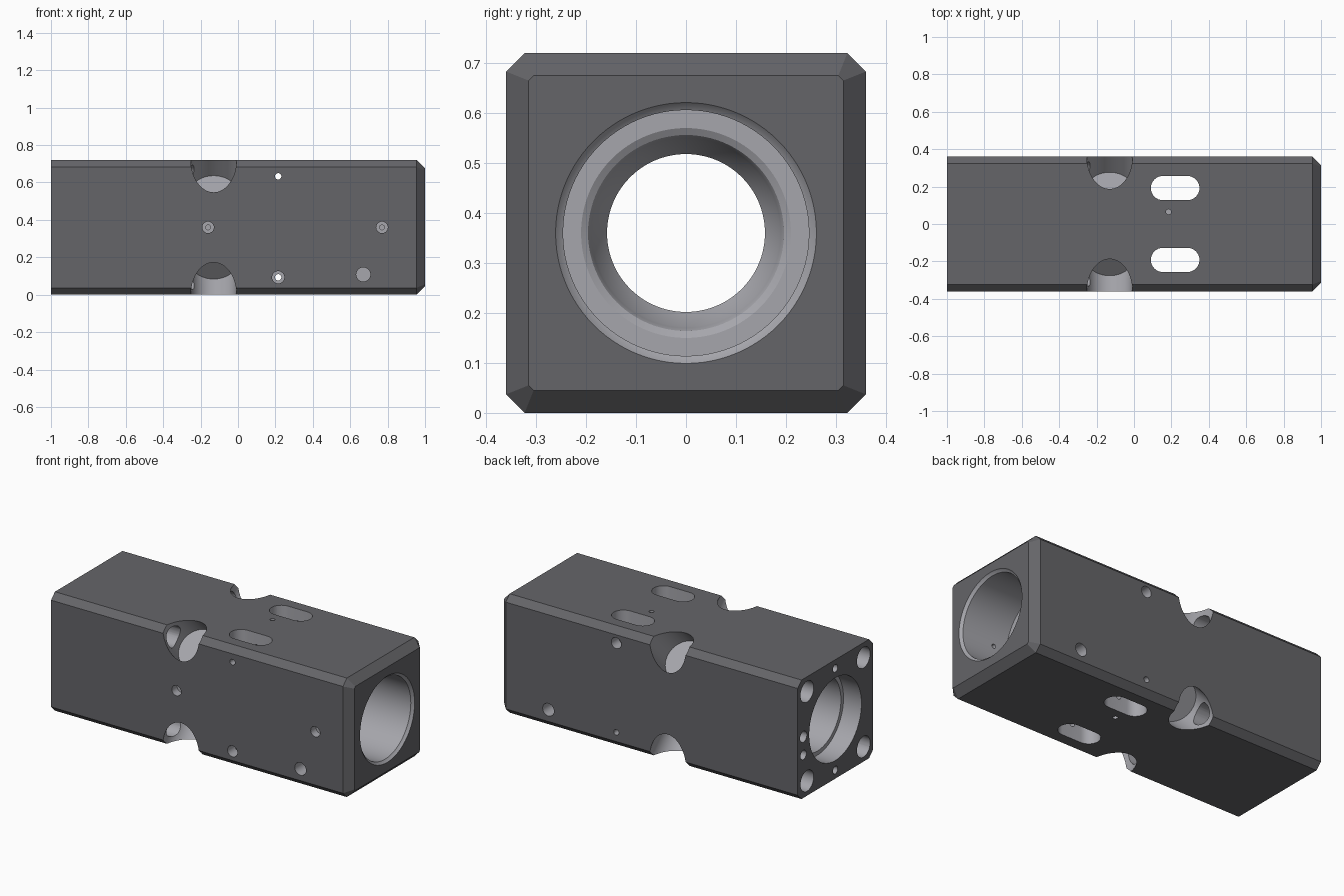
import bpy, bmesh, math
from mathutils import Vector

if "Cube" in bpy.data.objects:
    bpy.data.objects.remove(bpy.data.objects["Cube"])

MID = 0.36  # height of the bore axis


def material(name, value):
    m = bpy.data.materials.new(name)
    m.diffuse_color = (value, value, value * 1.08, 1)
    m.use_nodes = True
    m.node_tree.nodes["Principled BSDF"].inputs["Base Color"].default_value = m.diffuse_color
    return m


dark = material("dark_steel", 0.13)
light = material("machined_steel", 0.38)


def loft(name, rings, mat):
    """Closed solid through a list of equally long point rings."""
    bm = bmesh.new()
    loops = [[bm.verts.new(p) for p in ring] for ring in rings]
    n = len(loops[0])
    for a, b in zip(loops, loops[1:]):
        for i in range(n):
            j = (i + 1) % n
            bm.faces.new((a[i], a[j], b[j], b[i]))
    bm.faces.new(loops[0])
    bm.faces.new(loops[-1])
    bmesh.ops.recalc_face_normals(bm, faces=bm.faces)
    me = bpy.data.meshes.new(name)
    bm.to_mesh(me)
    bm.free()
    me.materials.append(mat)
    ob = bpy.data.objects.new(name, me)
    bpy.context.collection.objects.link(ob)
    return ob


def octagon(x, h, c):
    k = h - c
    pts = [(h, -k), (h, k), (k, h), (-k, h), (-h, k), (-h, -k), (-k, -h), (k, -h)]
    return [(x, y, MID + z) for y, z in pts]


cutters = []


def drill(p0, p1, r, n=32):
    p0, p1 = Vector(p0), Vector(p1)
    q = (p1 - p0).to_track_quat('Z', 'Y')
    ring = [q @ Vector((r * math.cos(t), r * math.sin(t), 0))
            for t in (2 * math.pi * i / n for i in range(n))]
    cutters.append(loft("hole_cutter", [[p + v for v in ring] for p in (p0, p1)], light))


# Block with chamfered long edges and a chamfered right end
block = loft("block", [octagon(-1, 0.36, 0.037), octagon(0.955, 0.36, 0.037),
                       octagon(1, 0.315, 0.01)], dark)

# Stepped main bore, turned about the x axis
profile = [(-1.1, 0.25), (-0.88, 0.25), (-0.88, 0.225), (-0.09, 0.225),
           (-0.09, 0.19), (-0.05, 0.158), (0.60, 0.158), (0.645, 0.187),
           (0.66, 0.19), (0.672, 0.196), (0.68, 0.21), (0.68, 0.246),
           (0.985, 0.246), (0.99, 0.253), (1.0, 0.261), (1.1, 0.261)]
N = 96
angles = [2 * math.pi * i / N for i in range(N)]
cutters.append(loft("bore_cutter", [[(x, r * math.cos(t), MID + r * math.sin(t)) for t in angles]
                                    for x, r in profile], light))

# Diagonal corner pockets and the bolt holes leading into them
for sy in (-1, 1):
    for sz in (-1, 1):
        drill((-0.13, sy * 0.19, MID + sz * 0.19), (-0.13, sy * 0.55, MID + sz * 0.55), 0.122, 64)
        drill((-1.1, sy * 0.27, MID + sz * 0.27), (-0.13, sy * 0.27, MID + sz * 0.27), 0.063)

# Two upright through slots
for sy in (-1, 1):
    outline = []
    for i in range(34):
        t = -math.pi / 2 + math.pi * (i if i < 17 else i - 1) / 16
        cx = 0.285 if i < 17 else 0.155
        outline.append((cx + 0.065 * math.cos(t), sy * 0.192 + 0.065 * math.sin(t)))
    cutters.append(loft("slot_cutter", [[(x, y, z) for x, y in outline] for z in (-0.1, 0.82)], light))

# Cross pin holes, each counterbored on one side
for z, side in ((0.093, -1), (0.633, 1)):
    drill((0.215, -0.5, z), (0.215, 0.5, z), 0.017, 24)
    drill((0.215, side * 0.5, z), (0.215, side * 0.29, z), 0.033)

# Fluid ports on the front, counterbored and drilled through to the bore
for x in (-0.16, 0.77):
    drill((x, -0.5, MID), (x, -0.31, MID), 0.031)
    drill((x, -0.5, MID), (x, -0.2, MID), 0.013, 24)

# Blind holes low on the front and back
for side in (-1, 1):
    drill((0.67, side * 0.5, 0.108), (0.67, side * 0.25, 0.108), 0.038)

# Small blind holes on the top and bottom
drill((0.185, 0.065, 0.8), (0.185, 0.065, 0.62), 0.014, 24)
drill((0.185, 0.065, -0.1), (0.185, 0.065, 0.1), 0.014, 24)

# Small blind holes on the left end
for y, z, r in ((0, 0.668, 0.023), (0, 0.052, 0.023), (0.305, 0.37, 0.033), (0.305, 0.26, 0.028)):
    drill((-1.1, y, z), (-0.88, y, z), r, 24)

# Cut everything out of the block
bpy.context.view_layer.objects.active = block
block.select_set(True)
for c in cutters:
    m = block.modifiers.new("cut", 'BOOLEAN')
    m.operation = 'DIFFERENCE'
    m.solver = 'EXACT'
    m.material_mode = 'TRANSFER'
    m.object = c
    c.hide_render = True
    bpy.ops.object.modifier_apply(modifier=m.name)
    bpy.data.objects.remove(c, do_unlink=True)

bpy.ops.object.shade_smooth_by_angle(angle=math.radians(25))
